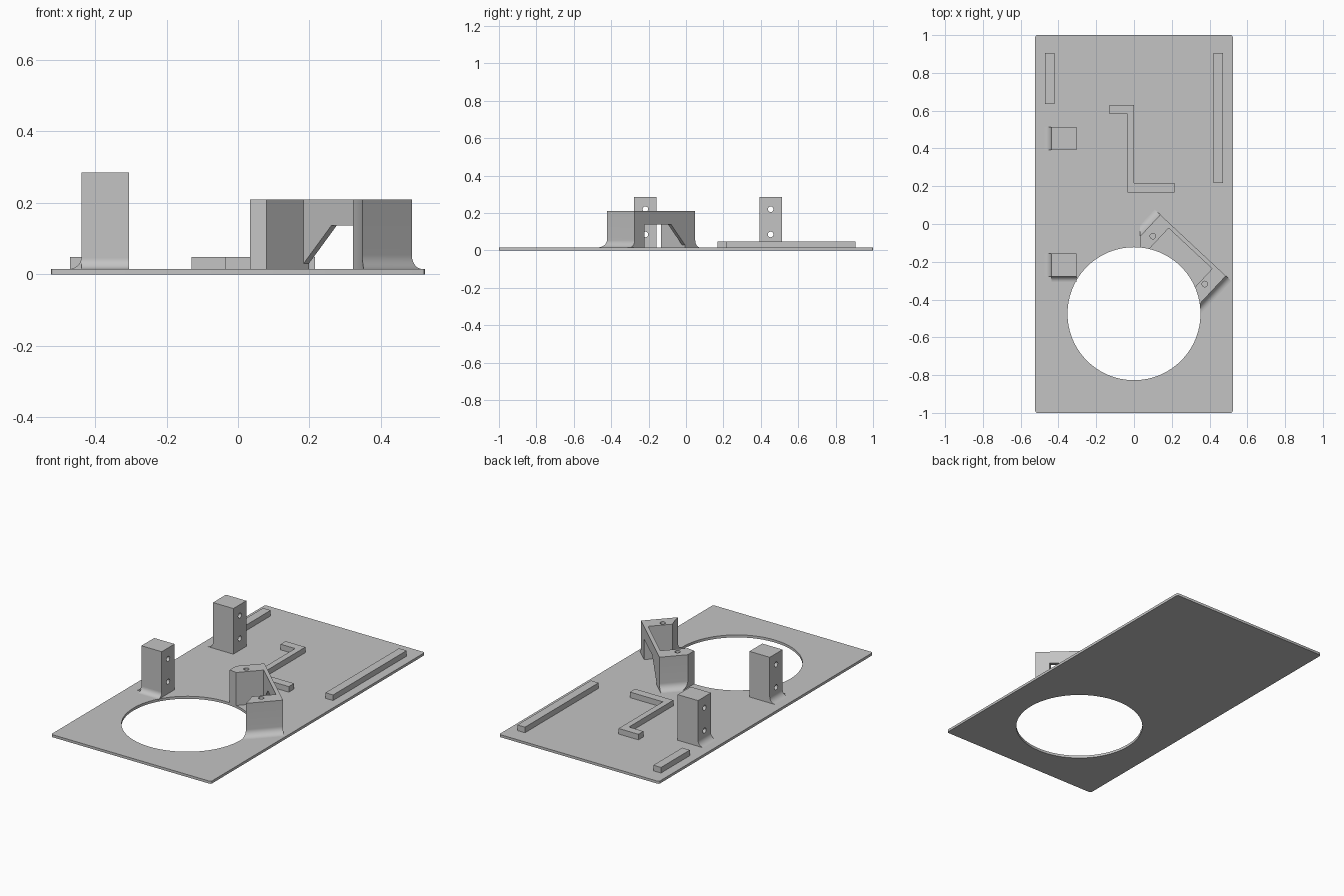
import bpy
from math import pi, sin, cos
from mathutils import Vector

if "Cube" in bpy.data.objects:
    bpy.data.objects.remove(bpy.data.objects["Cube"])

grey = bpy.data.materials.new("light_grey_plastic")
grey.use_nodes = True
COLOUR = (0.55, 0.55, 0.55, 1)
grey.diffuse_color = COLOUR
grey.node_tree.nodes["Principled BSDF"].inputs["Base Color"].default_value = COLOUR

X, Y, Z = Vector((1, 0, 0)), Vector((0, 1, 0)), Vector((0, 0, 1))
SINK, DECK = 0.008, 0.015      # parts start inside the base plate


def prism(name, profile, a, b, axis, lo, hi):
    """Extrude a 2D profile in the plane (a, b) along axis from lo to hi."""
    n = len(profile)
    verts = [a * p + b * q + axis * t for t in (lo, hi) for p, q in profile]
    faces = [list(range(n)), list(range(n, 2 * n))]
    faces += [(i, (i + 1) % n, n + (i + 1) % n, n + i) for i in range(n)]
    mesh = bpy.data.meshes.new(name)
    mesh.from_pydata(verts, [], faces)
    obj = bpy.data.objects.new(name, mesh)
    bpy.context.collection.objects.link(obj)
    mesh.materials.append(grey)
    select(obj)
    bpy.ops.object.mode_set(mode="EDIT")
    bpy.ops.mesh.select_all(action="SELECT")
    bpy.ops.mesh.normals_make_consistent(inside=False)
    bpy.ops.object.mode_set(mode="OBJECT")
    return obj


def select(obj):
    bpy.ops.object.select_all(action="DESELECT")
    obj.select_set(True)
    bpy.context.view_layer.objects.active = obj


def rect(x0, x1, y0, y1):
    return [(x0, y0), (x1, y0), (x1, y1), (x0, y1)]


def circle(cx, cy, r, n=32):
    return [(cx + r * cos(2 * pi * i / n), cy + r * sin(2 * pi * i / n)) for i in range(n)]


def flare(edge, side, r, n=10):
    """Concave foot: from the deck up to the wall at edge, growing towards side."""
    arc = [(edge + side * r * (1 - sin(pi / 2 * i / n)), DECK + r * (1 - cos(pi / 2 * i / n)))
           for i in range(n + 1)]
    return [(edge + side * r, SINK)] + arc


def cut(obj, cutters):
    for c in cutters:
        mod = obj.modifiers.new("cut", "BOOLEAN")
        mod.operation, mod.solver, mod.object = "DIFFERENCE", "EXACT", c
        select(obj)
        bpy.ops.object.modifier_apply(modifier=mod.name)
        bpy.data.objects.remove(c)


def smooth(obj):
    select(obj)
    bpy.ops.object.shade_smooth_by_angle(angle=0.5)


# Base plate with softened corners and a large round opening
HOLE = circle(0, -0.475, 0.352, 96)
W, L, R = 0.523, 1.0, 0.01
outline = []
for k, (sx, sy) in enumerate([(1, 1), (-1, 1), (-1, -1), (1, -1)]):
    for j in range(4):
        ang = pi / 2 * (k + j / 3)
        outline.append((sx * (W - R) + R * cos(ang), sy * (L - R) + R * sin(ang)))
plate = prism("base_plate", outline, X, Y, Z, 0, DECK)
cut(plate, [prism("opening_cutter", HOLE, X, Y, Z, -1, 1)])
smooth(plate)

# Low locating rails
RAIL_TOP = 0.048
prism("short_rail", rect(-0.47, -0.42, 0.635, 0.905), X, Y, Z, SINK, RAIL_TOP)
prism("long_rail", rect(0.42, 0.47, 0.217, 0.905), X, Y, Z, SINK, RAIL_TOP)
step = [(-0.13, 0.63), (0, 0.63), (0, 0.217), (0.215, 0.217),
        (0.215, 0.168), (-0.035, 0.168), (-0.035, 0.583), (-0.13, 0.583)]
prism("stepped_rail", step, X, Y, Z, SINK, RAIL_TOP)

# Two upright posts with flared feet and cross holes
POST_TOP, XL, XR = 0.285, -0.438, -0.305
for name, y0, y1 in (("rear_post", 0.392, 0.513), ("front_post", -0.277, -0.157)):
    side = flare(XL, -1, 0.035) + [(XL, POST_TOP), (XR, POST_TOP), (XR, SINK)]
    post = prism(name, side, X, Z, Y, y0, y1)
    mid = (y0 + y1) / 2
    cut(post, [prism("bore_cutter", circle(mid, z, 0.015, 24), Y, Z, X, -0.6, -0.2)
               for z in (0.085, 0.22)])
    smooth(post)
foot = prism("front_post_foot", flare(-0.277, -1, 0.03) + [(-0.27, 0.045), (-0.27, SINK)],
             Y, Z, X, XL, XR)
smooth(foot)

# Angled bracket: two towers joined by a thin bridge wall, trimmed to the opening
U = Vector((0.731, -0.682, 0)).normalized()
V = Vector((-U.y, U.x, 0))
TOP, U0, U1, IN0, IN1, BACK, WALL = 0.21, 0.068, 0.543, 0.149, 0.464, 0.131, 0.109
body = flare(U0, -1, 0.04) + [(U0, TOP), (U1, TOP)] + flare(U1, 1, 0.04)[::-1]
bracket = prism("angled_bracket", body, U, Z, V, -0.2, BACK)
window = [(IN0, -0.1), (IN1, -0.1), (IN1, 0.137), (IN0 + 0.107, 0.137), (IN0, 0.03)]
cutters = [
    prism("pocket_cutter", rect(IN0, IN1, -0.4, WALL), U, V, Z, -1, 1),
    prism("window_cutter", window, U, Z, V, 0.05, 0.3),
    prism("round_cutter", HOLE, X, Y, Z, -1, 1),
    prism("side_cutter", rect(-0.6, 0.033, -0.8, 0.5), X, Y, Z, -1, 1),
]
cutters += [prism("screw_cutter", circle(x, y, 0.015, 24), X, Y, Z, 0.1, 0.4)
            for x, y in ((0.10, -0.064), (0.375, -0.318))]
cut(bracket, cutters)
smooth(bracket)
